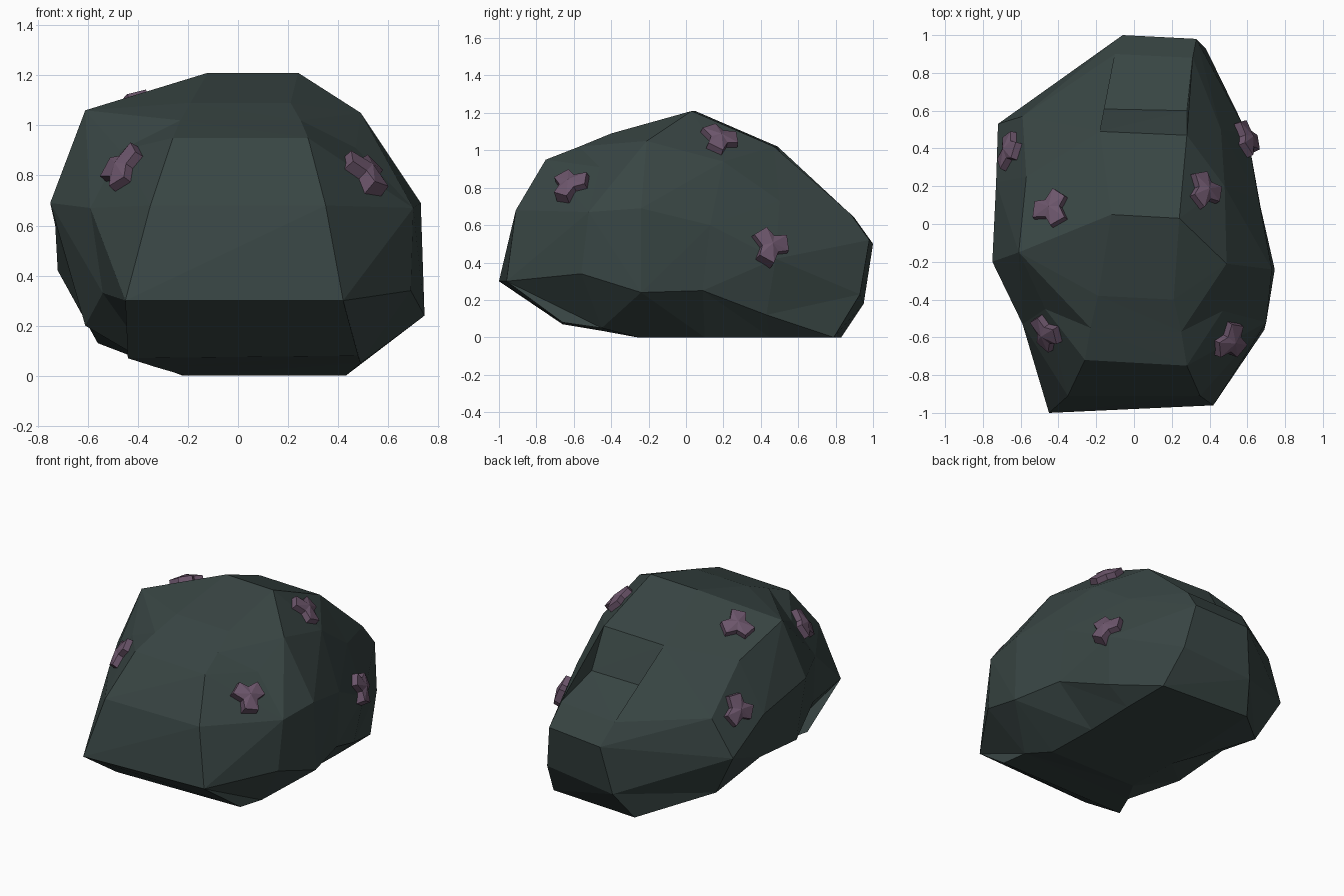
import bpy, bmesh, math
from mathutils import Vector
from mathutils.bvhtree import BVHTree

if "Cube" in bpy.data.objects:
    bpy.data.objects.remove(bpy.data.objects["Cube"])


def material(name, rgb):
    m = bpy.data.materials.new(name)
    m.diffuse_color = (*rgb, 1)
    m.use_nodes = True
    m.node_tree.nodes["Principled BSDF"].inputs["Base Color"].default_value = m.diffuse_color
    return m


STONE = material("dark green grey stone", (0.040, 0.060, 0.057))
ORE = material("dull purple ore", (0.150, 0.092, 0.148))


def add_object(name, bm, mat):
    me = bpy.data.meshes.new(name)
    bm.to_mesh(me)
    me.materials.append(mat)
    ob = bpy.data.objects.new(name, me)
    bpy.context.collection.objects.link(ob)
    return ob


# Profile lines of the boulder, each running front to back:
# underside, low, middle, shoulder, crest
right_lines = [
    [(.48, -.66, .08), (.49, -.45, .05), (.43, -.26, 0), (.42, .1, 0), (.43, .45, 0), (.43, .79, 0)],
    [(.42, -.96, .3), (.69, -.56, .34), (.745, -.24, .24), (.67, .09, .25), (.56, .43, .12), (.38, .93, .23)],
    [(.35, -.91, .68), (.70, -.52, .67), (.73, -.24, .69), (.66, .13, .6), (.60, .48, .42), (.33, .98, .52)],
    [(.28, -.75, .95), (.47, -.46, .91), (.49, -.21, 1.05), (.48, .2, .94), (.46, .5, .73), (.31, .88, .66)],
    [(.28, -.75, .95), (.25, -.57, 1.02), (.21, -.4, 1.09), (.24, .03, 1.21), (.28, .47, 1.02), (.28, .6, .77)],
]
left_lines = [
    [(-.44, -.66, .07), (-.33, -.45, .035), (-.21, -.26, 0), (-.22, .1, 0), (-.22, .45, 0), (-.2, .83, 0)],
    [(-.45, -1, .3), (-.54, -.58, .33), (-.61, -.3, .2), (-.62, .1, .24), (-.56, .48, .13), (-.12, .95, .18)],
    [(-.35, -.91, .68), (-.59, -.53, .67), (-.75, -.2, .69), (-.73, .22, .6), (-.72, .53, .42), (-.06, 1, .5)],
    [(-.26, -.72, .95), (-.47, -.45, .9), (-.61, -.15, 1.06), (-.57, .25, .93), (-.59, .57, .67), (-.1, .9, .64)],
    [(-.26, -.72, .95), (-.23, -.55, 1.02), (-.19, -.38, 1.09), (-.12, .05, 1.21), (-.18, .49, 1.02), (-.21, .61, .77)],
]

# Skin the lines into a closed lump
bm = bmesh.new()
lines = [[bm.verts.new(p) for p in ln] for ln in right_lines + left_lines[::-1]]
count = len(lines)
core = Vector((0, 0, .5))


def facet(a, b, c, d):
    """Split a bent quad along whichever diagonal bulges outward."""
    if ((a.co + c.co) / 2 - core).length > ((b.co + d.co) / 2 - core).length:
        tris = (a, b, c), (a, c, d)
    else:
        tris = (a, b, d), (b, c, d)
    for t in tris:
        if (t[1].co - t[0].co).cross(t[2].co - t[0].co).length > 1e-6:
            bm.faces.new(t)


for a in range(count):
    la, lb = lines[a], lines[(a + 1) % count]
    for s in range(5):
        facet(la[s], la[s + 1], lb[s + 1], lb[s])
for k in range(4):                                   # front and back caps
    for s in (0, 5):
        facet(lines[k][s], lines[k + 1][s], lines[8 - k][s], lines[9 - k][s])
bmesh.ops.remove_doubles(bm, verts=bm.verts, dist=0.001)
bmesh.ops.recalc_face_normals(bm, faces=bm.faces)
tree = BVHTree.FromBMesh(bm)
add_object("boulder", bm, STONE)
bm.free()


def ore_chunk(name, near, spin):
    """Three-lobed nugget seated on the stone at the nearest surface point."""
    loc, n, _, _ = tree.find_nearest(Vector(near))
    u = Vector((0, 1, 0))
    u = (u - n * u.dot(n)).normalized()
    v = n.cross(u)
    bm = bmesh.new()

    def put(r, deg, h):
        a = math.radians(deg + spin)
        return bm.verts.new(loc + u * r * math.cos(a) + v * r * math.sin(a) + n * h)

    outline = []
    for k in range(3):
        outline += [(.106, k * 120 - 28), (.114, k * 120 + 22), (.058, k * 120 + 60)]
    base = [put(r, d, -.03) for r, d in outline]
    rim = [put(r * .94, d, .036) for r, d in outline]
    peak = put(0, 0, .056)
    bm.faces.new(base[::-1])
    for i in range(9):
        j = (i + 1) % 9
        bm.faces.new((base[i], base[j], rim[j], rim[i]))
        bm.faces.new((rim[i], rim[j], peak))
    bmesh.ops.recalc_face_normals(bm, faces=bm.faces)
    add_object(name, bm, ORE)
    bm.free()


# Ore nuggets scattered over the boulder
ore_chunk("ore_front_left", (-.45, -.57, .82), 25)
ore_chunk("ore_front_right", (.515, -.62, .82), 0)
ore_chunk("ore_top_right", (.375, .18, 1.06), 15)
ore_chunk("ore_back_right", (.62, .46, .5), 15)
ore_chunk("ore_top_left", (-.46, .1, 1.12), -22)
ore_chunk("ore_back_left", (-.66, .39, .68), 30)
